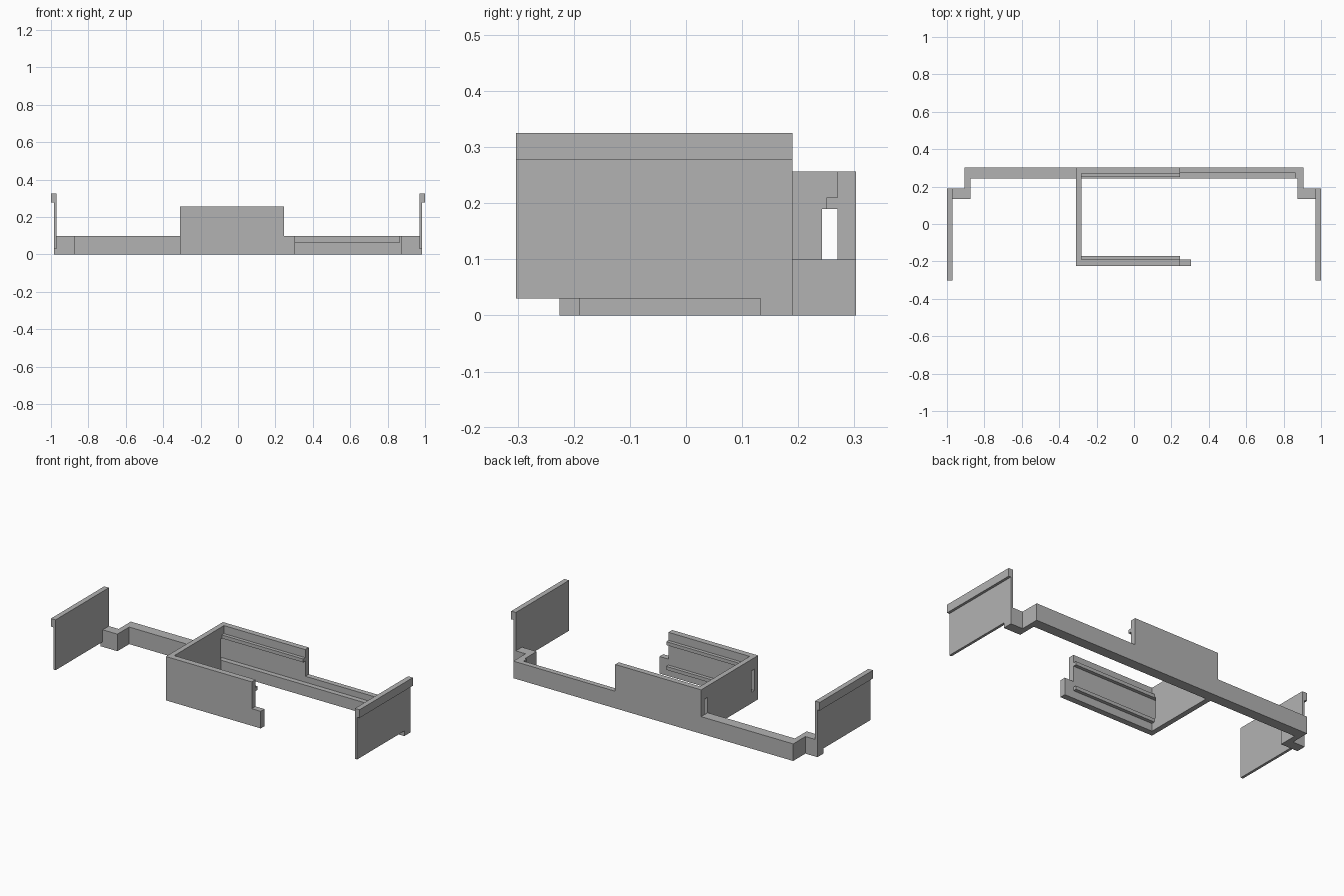
import bpy, bmesh
from mathutils import Vector

if "Cube" in bpy.data.objects:
    bpy.data.objects.remove(bpy.data.objects["Cube"])

grey = bpy.data.materials.new("plain grey")
grey.diffuse_color = (0.45, 0.45, 0.45, 1)
grey.use_nodes = True
grey.node_tree.nodes["Principled BSDF"].inputs["Base Color"].default_value = grey.diffuse_color


def prism(name, profile, axis, start, end):
    """Extrude a 2D profile along an axis; the profile holds the other two axes in order."""
    bm = bmesh.new()

    def point(a, b):
        co = [a, b]
        co.insert(axis, start)
        return bm.verts.new(co)

    face = bm.faces.new([point(a, b) for a, b in profile])
    out = bmesh.ops.extrude_face_region(bm, geom=[face])
    shift = Vector((0, 0, 0))
    shift[axis] = end - start
    bmesh.ops.translate(bm, vec=shift, verts=[v for v in out["geom"] if isinstance(v, bmesh.types.BMVert)])
    bmesh.ops.recalc_face_normals(bm, faces=bm.faces)
    mesh = bpy.data.meshes.new(name)
    bm.to_mesh(mesh)
    bm.free()
    mesh.materials.append(grey)
    obj = bpy.data.objects.new(name, mesh)
    bpy.context.collection.objects.link(obj)
    return obj


def rect(a0, a1, b0, b1):
    return [(a0, b0), (a1, b0), (a1, b1), (a0, b1)]


def cut(obj, name, profile, x0, x1):
    """Subtract a prism running along x."""
    cutter = prism(name, profile, 0, x0, x1)
    cutter.hide_render = True
    mod = obj.modifiers.new(name, 'BOOLEAN')
    mod.operation, mod.solver, mod.object = 'DIFFERENCE', 'EXACT', cutter
    bpy.context.view_layer.objects.active = obj
    bpy.ops.object.modifier_apply(modifier=name)
    bpy.data.objects.remove(cutter)


# Long rear beam with stepped ends, and its open groove
half = [(0.875, 0.242), (0.875, 0.133), (0.985, 0.133), (0.985, 0.19), (0.907, 0.19), (0.907, 0.303)]
beam = prism("rear_beam", half + [(-x, y) for x, y in reversed(half)], 2, 0, 0.1)
cut(beam, "beam_groove", rect(0.22, 0.272, 0.065, 0.14), -0.31, 0.863)

# Tray side wall with two slots, sitting over the beam
wall = prism("tray_side_wall", [(-0.225, 0), (0.242, 0), (0.242, 0.1), (0.303, 0.1),
                                (0.303, 0.257), (-0.225, 0.257)], 0, -0.31, -0.28)
cut(wall, "rear_slot", rect(0.242, 0.27, 0.08, 0.19), -0.4, -0.2)
cut(wall, "front_slot", rect(-0.19, -0.162, 0.065, 0.19), -0.4, -0.2)

# Tray rear wall with an upper rail
prism("tray_rear_wall", [(0.27, 0.1), (0.303, 0.1), (0.303, 0.257), (0.27, 0.257), (0.27, 0.21),
                         (0.25, 0.21), (0.25, 0.19), (0.27, 0.19)], 0, -0.28, 0.247)

# Tray front wall with two rails, and the low tab at its end
prism("tray_front_wall", [(-0.225, 0), (-0.19, 0), (-0.19, 0.045), (-0.17, 0.045), (-0.17, 0.065),
                          (-0.19, 0.065), (-0.19, 0.19), (-0.17, 0.19), (-0.17, 0.21), (-0.19, 0.21),
                          (-0.19, 0.257), (-0.225, 0.257)], 0, -0.28, 0.247)
prism("front_tab", rect(-0.225, -0.19, 0, 0.1), 0, 0.247, 0.305)

# End plates with an outward lip along the top
plate = [(0.97, 0.03), (0.985, 0.03), (0.985, 0.277), (1.0, 0.277), (1.0, 0.325), (0.97, 0.325)]
for side, sign in (("left", -1), ("right", 1)):
    prism(side + "_end_plate", [(sign * x, z) for x, z in plate], 1, -0.303, 0.19)
